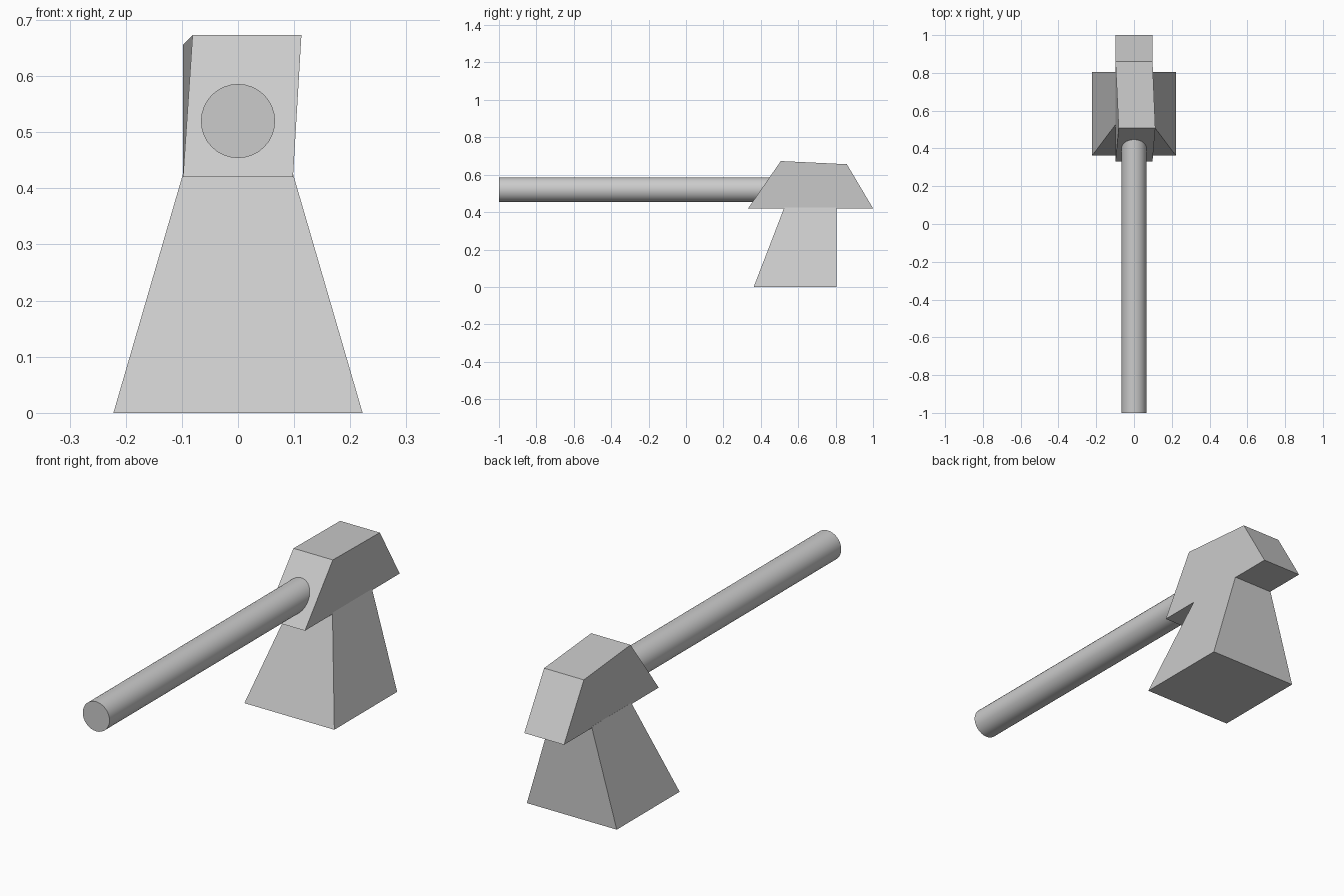
import bpy, bmesh
from math import pi

if "Cube" in bpy.data.objects:
    bpy.data.objects.remove(bpy.data.objects["Cube"])


def loft(name, bottom, top):
    """Solid block between two four-cornered loops (counter-clockwise from above)."""
    bm = bmesh.new()
    lo = [bm.verts.new(p) for p in bottom]
    hi = [bm.verts.new(p) for p in top]
    bm.faces.new(lo[::-1])
    bm.faces.new(hi)
    for i in range(4):
        j = (i + 1) % 4
        bm.faces.new((lo[i], lo[j], hi[j], hi[i]))
    bmesh.ops.recalc_face_normals(bm, faces=bm.faces[:])
    mesh = bpy.data.meshes.new(name)
    bm.to_mesh(mesh)
    bm.free()
    obj = bpy.data.objects.new(name, mesh)
    bpy.context.collection.objects.link(obj)
    return obj


def rect(w, y0, y1, z):
    return [(-w, y0, z), (w, y0, z), (w, y1, z), (-w, y1, z)]


# Flared lower block, its top tucked slightly into the head
loft("flared_base", rect(0.222, 0.362, 0.805, 0), rect(0.098, 0.526, 0.805, 0.426))

# Head with sloped ends and a slightly skewed top
loft("head", rect(0.098, 0.332, 1.0, 0.42),
     [(-0.081, 0.507, 0.673), (0.113, 0.507, 0.673),
      (0.098, 0.86, 0.656), (-0.098, 0.86, 0.656)])

# Round handle running forward from the head
y0, y1 = -1.0, 0.6
bpy.ops.mesh.primitive_cylinder_add(vertices=32, radius=0.066, depth=y1 - y0,
                                    location=(0, (y0 + y1) / 2, 0.52),
                                    rotation=(pi / 2, 0, 0))
bpy.context.object.name = "handle"
bpy.ops.object.shade_smooth_by_angle()
